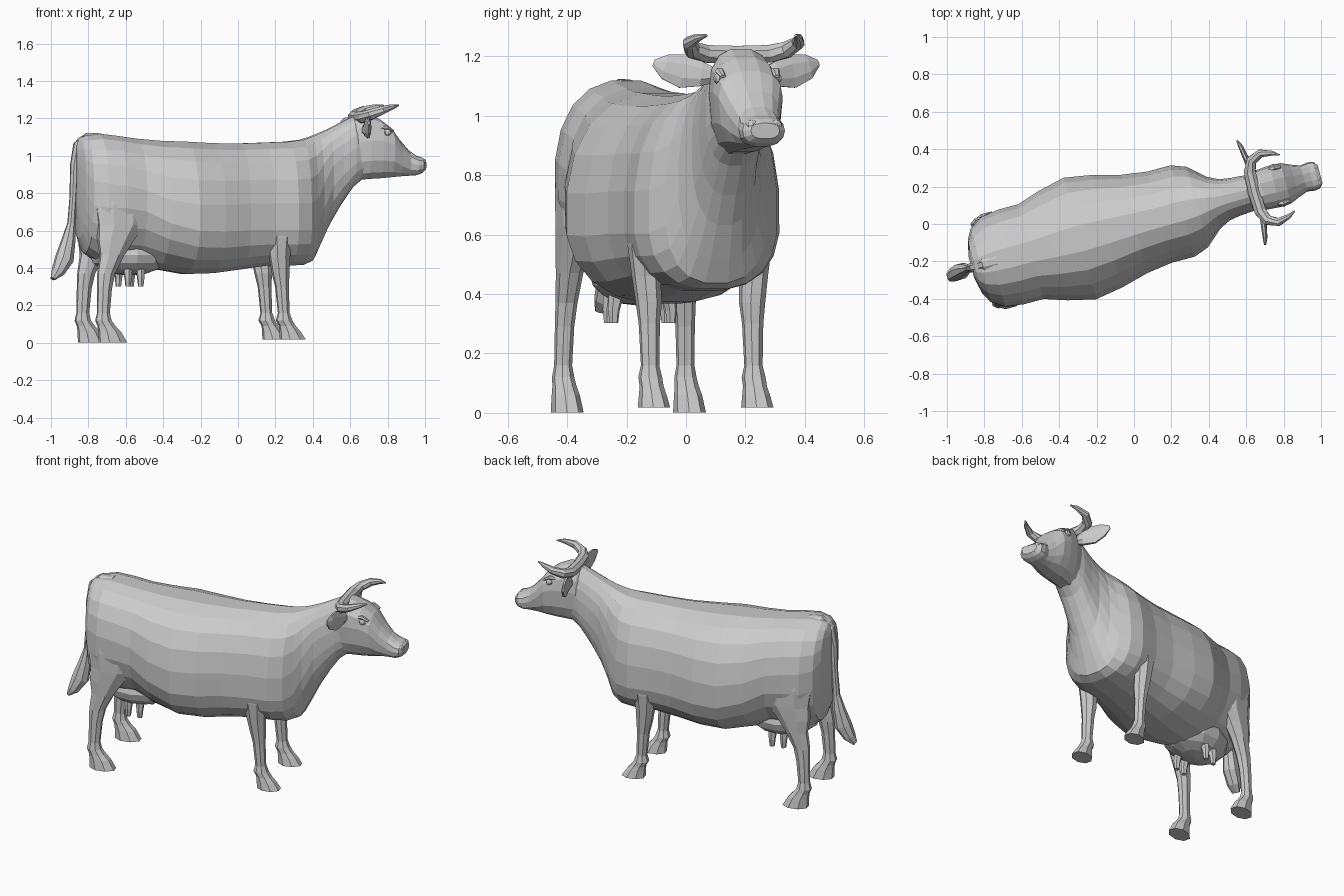
import bpy, bmesh, math
from mathutils import Vector

YAW = math.radians(15)  # the animal stands turned slightly


def loft(name, rings, mirror=False):
    """Skin a list of equal-length point rings and cap both ends."""
    bm = bmesh.new()
    rows = [[bm.verts.new(p) for p in r] for r in rings]
    n = len(rows[0])
    for a, b in zip(rows, rows[1:]):
        for i in range(n):
            j = (i + 1) % n
            bm.faces.new((a[i], a[j], b[j], b[i]))
    bm.faces.new(rows[0])
    bm.faces.new(rows[-1])
    return finish(name, bm, mirror)


def finish(name, bm, mirror):
    bmesh.ops.recalc_face_normals(bm, faces=bm.faces)
    me = bpy.data.meshes.new(name)
    bm.to_mesh(me)
    bm.free()
    ob = bpy.data.objects.new(name, me)
    bpy.context.collection.objects.link(ob)
    ob.rotation_euler.z = YAW
    if mirror:
        m = ob.modifiers.new("mirror", 'MIRROR')
        m.use_axis = (False, True, False)
        m.use_mirror_merge = False
    return ob


def section(x, w, top, bot, mid, low=0.8, n=20, up=0.85):
    """Rounded upright section, widest at height mid; low > 1 tucks the belly in."""
    pts = []
    for k in range(n):
        a = math.tau * (k + 0.5) / n + math.pi / 2
        c, s = math.cos(a), math.sin(a)
        e = up if s > 0 else low
        h = top - mid if s > 0 else mid - bot
        pts.append((x, w * math.copysign(abs(c) ** e, c),
                    mid + h * math.copysign(abs(s) ** e, s)))
    return pts


def tube(name, path, ref, sides=8, mirror=True, axis=None):
    """Elliptical tube; path rows are x, y, z, cross radius, radius along ref."""
    pts = [Vector(p[:3]) for p in path]
    rings = []
    for i, p in enumerate(path):
        t = Vector(axis) if axis else pts[min(i + 1, len(pts) - 1)] - pts[max(i - 1, 0)]
        t.normalize()
        b = Vector(ref)
        b = (b - t * b.dot(t)).normalized()
        a = b.cross(t)
        rings.append([pts[i] + a * (p[3] * math.cos(math.tau * (k + .5) / sides))
                      + b * (p[4] * math.sin(math.tau * (k + .5) / sides))
                      for k in range(sides)])
    return loft(name, rings, mirror)


def blob(name, loc, size, mirror=True, u=8, v=6):
    bm = bmesh.new()
    bmesh.ops.create_uvsphere(bm, u_segments=u, v_segments=v, radius=1)
    bmesh.ops.scale(bm, vec=size, verts=bm.verts)
    bmesh.ops.translate(bm, vec=loc, verts=bm.verts)
    return finish(name, bm, mirror)


# Barrel, chest and neck: x, half width, top, bottom, widest height, belly tuck
loft("body", [section(*s) for s in [
    (-.90, .06, 1.06, .72, .93, .9), (-.88, .15, 1.095, .56, .86, .9),
    (-.85, .205, 1.112, .48, .80, .9), (-.78, .25, 1.122, .43, .78, .95),
    (-.68, .265, 1.11, .42, .77, 1.05), (-.57, .265, 1.095, .41, .74, 1.15),
    (-.45, .305, 1.085, .39, .68, 1.05), (-.30, .34, 1.08, .365, .65, .92),
    (-.15, .315, 1.072, .37, .65, .86), (0, .275, 1.07, .39, .66, .83),
    (.14, .255, 1.075, .41, .66), (.27, .255, 1.08, .41, .66),
    (.35, .225, 1.09, .415, .66), (.40, .18, 1.105, .435, .69),
    (.44, .145, 1.12, .51, .78), (.50, .115, 1.145, .63, .90),
    (.56, .105, 1.175, .73, .95), (.63, .10, 1.21, .83, 1.0),
    (.69, .085, 1.20, .88, 1.02)]])

# Head and muzzle
loft("head", [section(*s, n=14, up=.8) for s in [
    (.61, .07, 1.19, .88, 1.05), (.645, .095, 1.218, .865, 1.07),
    (.71, .11, 1.228, .872, 1.08), (.78, .115, 1.195, .876, 1.08),
    (.84, .112, 1.15, .882, 1.06), (.89, .09, 1.085, .888, 1.0),
    (.94, .072, 1.03, .892, .96), (.98, .078, 1.002, .895, .95),
    (1.01, .074, .992, .905, .95), (1.03, .05, .975, .922, .95)]])
blob("eye", (.80, .103, 1.125), (.022, .016, .018))
tube("brow", [(.765, .09, 1.148, .008, .012), (.80, .098, 1.15, .012, .016),
              (.835, .094, 1.132, .006, .01)], (0, 1, 0), 6)
blob("nostril", (1.012, .042, .968), (.018, .022, .018))

# Horns curve out, then forward and up
tube("horn", [(.665, -.01, 1.203, .034, .034), (.67, .11, 1.208, .034, .032),
              (.695, .165, 1.222, .029, .029), (.75, .19, 1.245, .023, .023),
              (.81, .175, 1.263, .014, .014), (.848, .155, 1.27, .004, .004)],
     (0, 0, 1))

# Leaf-shaped ears
tube("ear", [(.685, .08, 1.135, .025, .025), (.68, .13, 1.14, .045, .022),
             (.668, .19, 1.15, .062, .016), (.658, .25, 1.165, .045, .013),
             (.648, .287, 1.178, .012, .006)], (1, 0, 0))

# Legs with fetlock and hoof: each ring lies level
tube("front_leg", [(.17, .16, .80, .09, .06), (.175, .187, .66, .09, .066),
                   (.178, .19, .56, .072, .058), (.18, .187, .46, .058, .048),
                   (.188, .18, .37, .048, .044), (.195, .18, .30, .037, .036),
                   (.205, .18, .16, .032, .031), (.207, .18, .12, .045, .04),
                   (.225, .18, .09, .046, .04), (.24, .18, .06, .058, .046),
                   (.255, .18, .018, .072, .053)], (0, 1, 0), axis=(0, 0, 1))
tube("hind_leg", [(-.71, .16, .88, .15, .085), (-.70, .18, .74, .15, .08),
                  (-.70, .19, .63, .135, .068), (-.73, .198, .55, .105, .055),
                  (-.752, .204, .47, .07, .044), (-.785, .206, .37, .05, .036),
                  (-.795, .21, .29, .041, .032), (-.802, .213, .16, .035, .03),
                  (-.802, .213, .12, .045, .037), (-.785, .213, .09, .05, .04),
                  (-.768, .213, .06, .063, .046), (-.75, .213, .002, .08, .053)],
     (0, 1, 0), axis=(0, 0, 1))

# Udder and four teats
blob("udder", (-.60, 0, .47), (.22, .17, .11), False, 12, 8)
for i, x in enumerate((-.635, -.565)):
    tube(f"teat_{i + 1}", [(x, .09, .41, .028, .028), (x, .10, .345, .02, .02),
                           (x, .10, .302, .015, .015)], (0, 1, 0), 6)

# Tail with tuft
tube("tail", [(-.76, 0, 1.10, .022, .04), (-.83, 0, 1.10, .026, .035),
              (-.885, 0, 1.055, .028, .03), (-.905, 0, .95, .024, .024),
              (-.912, 0, .78, .02, .02), (-.922, 0, .64, .022, .022),
              (-.938, 0, .55, .038, .035), (-.962, -.005, .45, .052, .045),
              (-1.0, -.012, .38, .036, .04), (-1.03, -.018, .342, .012, .025)],
     (0, 1, 0), mirror=False)
